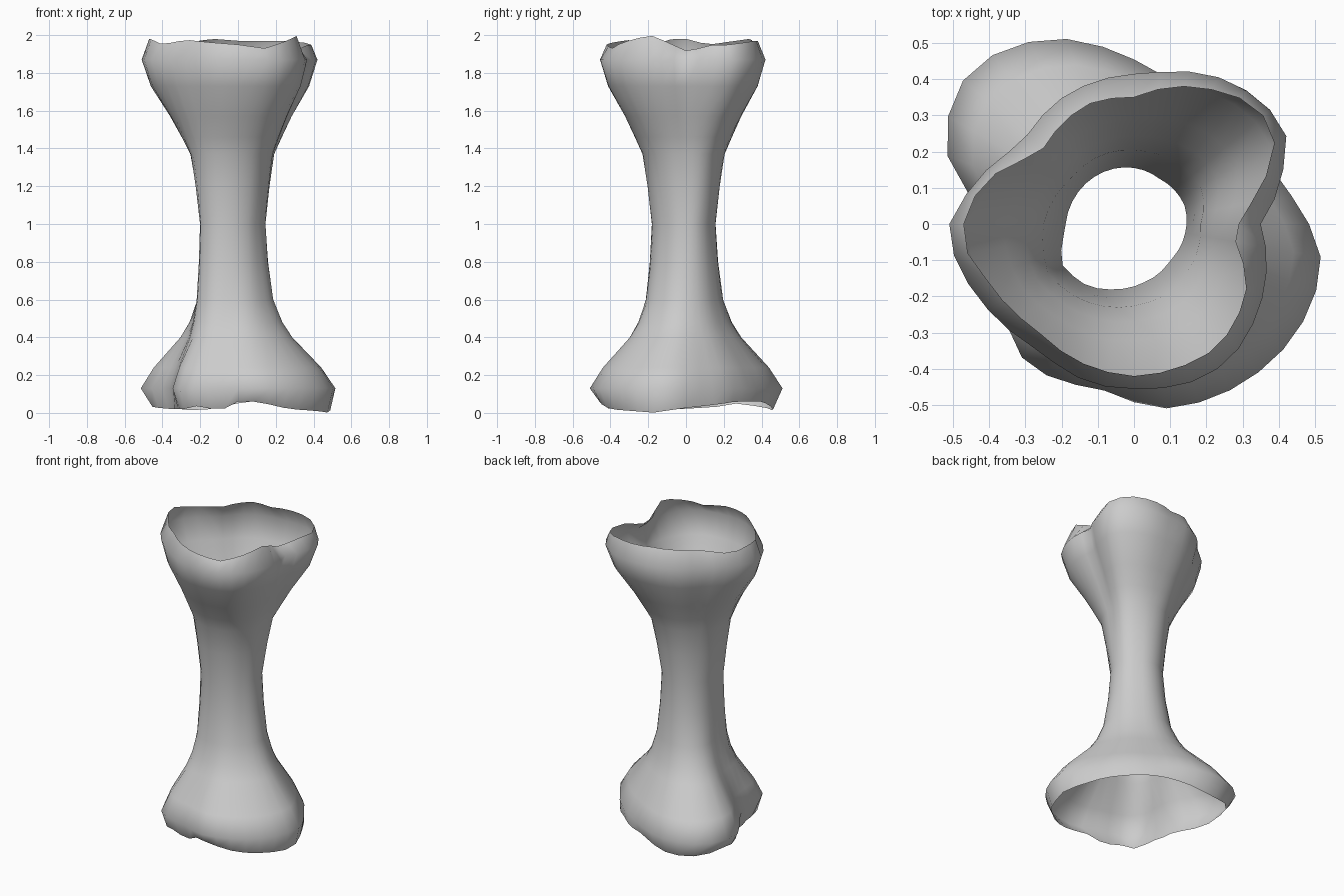
import bpy, bmesh, math

SEG = 36

# Key cross-sections (x, y), counter-clockwise
WAIST = [(.14, .05), (.07, .125), (0, .155), (-.11, .13), (-.16, .08), (-.19, -.02),
         (-.2, -.11), (-.13, -.17), (-.05, -.18), (.03, -.16), (.1, -.1), (.14, -.03)]
FLARE = [(.35, 0), (.41, .14), (.42, .26), (.34, .35), (.22, .41), (.04, .415), (-.19, .355),
         (-.31, .22), (-.45, .1), (-.51, 0), (-.5, -.08), (-.39, -.25), (-.26, -.35),
         (-.12, -.44), (0, -.455), (.15, -.44), (.26, -.38), (.36, -.18)]
FOOT = [(.47, .02), (.4, .12), (.28, .27), (.15, .36), (.04, .43), (-.13, .5), (-.23, .515),
        (-.44, .44), (-.5, .35), (-.52, .26), (-.51, .16), (-.46, .09), (-.37, -.03),
        (-.335, -.16), (-.345, -.3), (-.33, -.35), (-.22, -.43), (-.1, -.45), (.1, -.51),
        (.3, -.44), (.45, -.3), (.51, -.16), (.515, -.06)]

# Uneven open rims (x, y, z)
TOP_RIM = [(.29, .02, 1.91), (.35, .1, 1.945), (.39, .25, 1.95), (.33, .33, 1.965), (.22, .37, 1.97),
           (.14, .38, 1.97), (0, .35, 1.97), (-.13, .33, 1.98), (-.26, .19, 1.96),
           (-.42, .11, 1.95), (-.48, -.04, 1.99), (-.4, -.16, 1.95), (-.27, -.29, 1.975),
           (-.13, -.39, 1.96), (0, -.42, 1.95), (.14, -.39, 1.93), (.23, -.34, 1.96),
           (.31, -.19, 2.0), (.28, -.05, 1.94)]
FOOT_RIM = [(.44, .03, .03), (.27, .26, .06), (.04, .4, .06), (-.21, .46, .01), (-.4, .41, .03),
            (-.46, .27, .05), (-.45, .15, .03), (-.34, -.03, .02), (-.31, -.2, .02),
            (-.29, -.34, .02), (-.2, -.39, .04), (-.09, -.4, .005), (-.03, -.43, .06),
            (.1, -.46, .06), (.27, -.4, .02), (.42, -.28, .01), (.48, -.15, .0), (.49, -.06, .02)]

def sample(points):
    """Resample a closed outline at even angles: list of (radius, z)."""
    pol = sorted((math.atan2(p[1], p[0]) % math.tau, math.hypot(p[0], p[1]),
                  p[2] if len(p) > 2 else 0) for p in points)
    pol = ([(a - math.tau, r, z) for a, r, z in pol[-1:]] + pol
           + [(a + math.tau, r, z) for a, r, z in pol[:1]])
    out = []
    for i in range(SEG):
        t = math.tau * i / SEG
        for (a, r, z), (b, s, w) in zip(pol, pol[1:]):
            if a <= t <= b:
                f = (t - a) / max(b - a, 1e-6)
                out.append((r + (s - r) * f, z + (w - z) * f))
                break
    return out

def blend(a, b, f, z):
    return [(p[0] + (q[0] - p[0]) * f, z) for p, q in zip(a, b)]

waist, flare, foot = sample(WAIST), sample(FLARE), sample(FOOT)
rings = [sample(FOOT_RIM)]
for z, f in [(.13, 1), (.24, .8), (.4, .39), (.48, .25), (.6, .12), (.8, .04)]:
    rings.append(blend(waist, foot, f, z))
for z, f in [(1.0, 0), (1.2, .09), (1.37, .19), (1.46, .34), (1.57, .53), (1.73, .85), (1.87, 1)]:
    rings.append(blend(waist, flare, f, z))
rings.append(sample(TOP_RIM))

# Hollow bone shaft skinned through the rings, open at both ends
bm = bmesh.new()
loops = [[bm.verts.new((r * math.cos(math.tau * i / SEG), r * math.sin(math.tau * i / SEG), z))
          for i, (r, z) in enumerate(ring)] for ring in rings]
for lo, hi in zip(loops, loops[1:]):
    for i in range(SEG):
        j = (i + 1) % SEG
        bm.faces.new((lo[i], lo[j], hi[j], hi[i])).smooth = True
mesh = bpy.data.meshes.new("hollow_bone")
bm.to_mesh(mesh)
bm.free()
bone = bpy.data.objects.new("hollow_bone", mesh)
bpy.context.collection.objects.link(bone)
